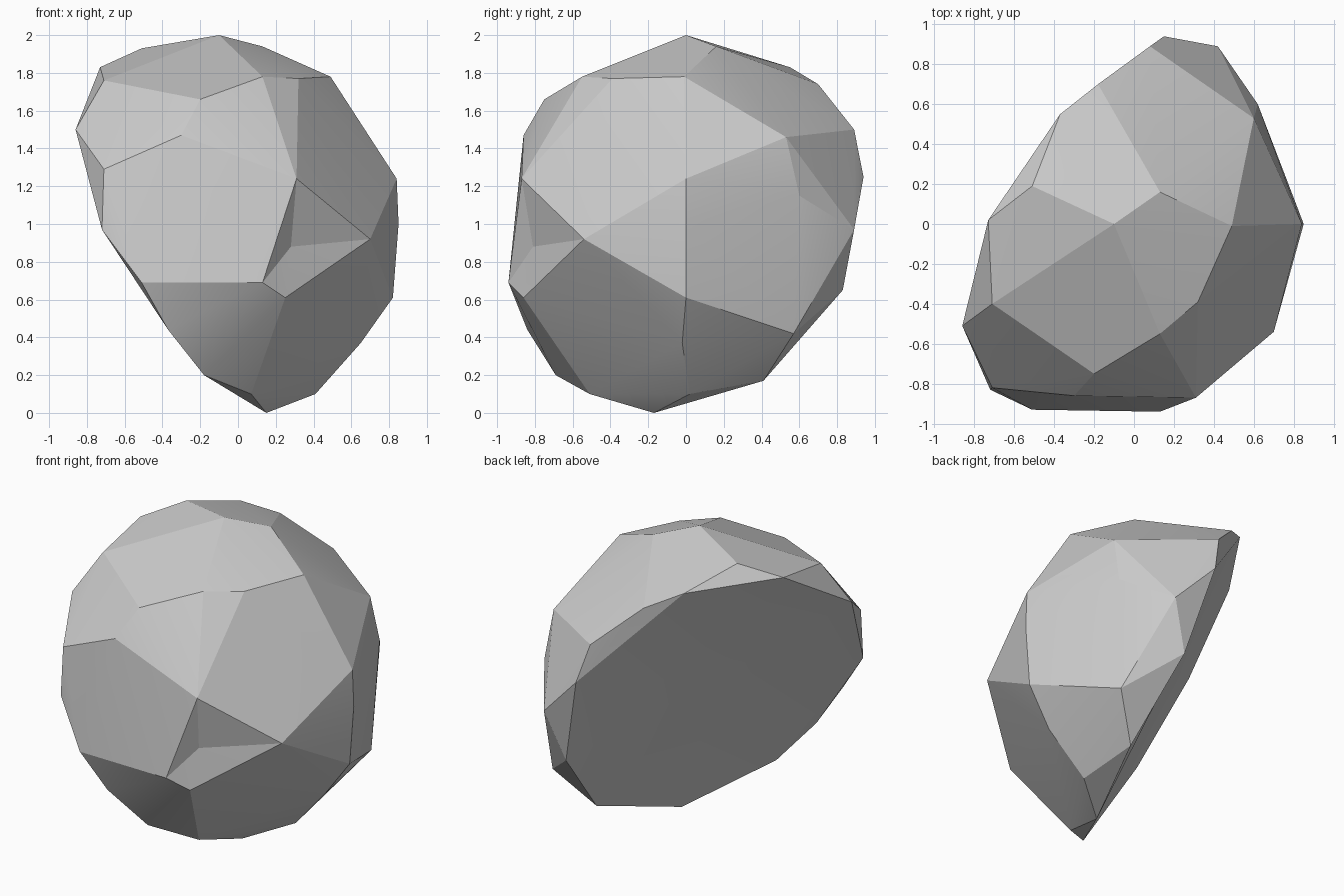
import bpy
import bmesh
import math
from mathutils import Vector

# Remove the default object only
default_cube = bpy.data.objects.get("Cube")
if default_cube is not None:
    bpy.data.objects.remove(default_cube, do_unlink=True)


def make_material(name, colour):
    material = bpy.data.materials.new(name)
    material.use_nodes = True
    material.diffuse_color = colour
    shader = next(node for node in material.node_tree.nodes
                  if node.type == "BSDF_PRINCIPLED")
    shader.inputs["Base Color"].default_value = colour
    shader.inputs["Roughness"].default_value = .8
    return material


def dish_facet(bm, direction, spread, centre):
    """Merge the triangles facing one way and sink their middle to a point."""
    direction = Vector(direction)
    facet = [face for face in bm.faces
             if face.normal.angle(direction) < math.radians(spread)]
    merged = bmesh.ops.dissolve_faces(bm, faces=facet)["region"]
    poked = bmesh.ops.poke(bm, faces=merged)
    for vert in poked["verts"]:
        vert.co = centre


def faceted_stone(name, corner_groups, dishes, material, sharp_angle):
    """Wrap a tight faceted skin around the chiselled corners."""
    bm = bmesh.new()
    for group in corner_groups:
        for corner in group:
            bm.verts.new(corner)
    result = bmesh.ops.convex_hull(bm, input=list(bm.verts))
    spare = set(result["geom_interior"]) | set(result["geom_unused"])
    spare_verts = [item for item in spare if isinstance(item, bmesh.types.BMVert)]
    bmesh.ops.delete(bm, geom=spare_verts, context="VERTS")
    bmesh.ops.recalc_face_normals(bm, faces=list(bm.faces))
    bm.normal_update()

    # Hollow the facets that are not flat
    for direction, spread, centre in dishes:
        dish_facet(bm, direction, spread, centre)

    # Merge the almost coplanar triangles into broad chiselled facets
    bmesh.ops.dissolve_limit(bm, angle_limit=math.radians(1),
                             verts=list(bm.verts), edges=list(bm.edges))
    bmesh.ops.recalc_face_normals(bm, faces=list(bm.faces))

    mesh = bpy.data.meshes.new(name)
    bm.to_mesh(mesh)
    bm.free()
    mesh.materials.append(material)
    stone = bpy.data.objects.new(name, mesh)
    bpy.context.scene.collection.objects.link(stone)

    # Soft shading inside each facet, crisp ridges between them
    bpy.ops.object.select_all(action="DESELECT")
    stone.select_set(True)
    bpy.context.view_layer.objects.active = stone
    bpy.ops.object.shade_smooth_by_angle(angle=math.radians(sharp_angle))
    return stone


# Rim of the flat split face, going around the tilted disc
split_rim = [
    (-.86, -.51, 1.5), (-.73, .02, 1.83), (-.37, .55, 1.83),
    (.1, .89, 1.38), (.15, .94, 1.25), (.3, .83, .65),
    (.37, .41, .17), (.15, -.17, 0), (-.18, -.69, .2),
    (-.37, -.84, .44), (-.72, -.83, .97),
]

# Front facet corners
front_corners = [
    (-.71, -.82, 1.29), (-.51, -.93, .69), (.13, -.94, .69),
    (.31, -.87, 1.24), (-.3, -.86, 1.47), (-.2, -.75, 1.66),
]

# Crown facet corners
crown_corners = [
    (-.71, -.4, 1.76), (.13, -.55, 1.78), (.32, -.39, 1.77),
    (.49, -.01, 1.78), (-.1, 0, 2), (-.51, .19, 1.93), (.13, .16, 1.94),
]

# Outer flank and rear shoulder corners
flank_corners = [
    (.84, 0, 1.24), (.85, 0, 1), (.82, 0, .61), (.7, -.54, .92),
    (.6, .53, 1.46), (.62, .6, 1.15), (.58, .57, .42), (.42, .89, .97),
    (.08, .89, 1.5), (-.18, .7, 1.74),
]

# Underside corners
base_corners = [
    (.25, -.86, .61), (.07, -.51, .1), (.41, .02, .1), (.65, -.02, .37),
]

# Hollows: facing direction, angular spread, sunken middle
split_face_hollow = ((-.8, .425, -.43), 16, (-.25, .02, 1.04))
front_flank_hollow = ((.6, -.8, -.07), 9, (.28, -.81, .88))

grey = make_material("stone_grey", (.6, .6, .6, 1))
faceted_stone(
    "split_boulder",
    [split_rim, front_corners, crown_corners, flank_corners, base_corners],
    [split_face_hollow, front_flank_hollow],
    grey,
    sharp_angle=15,
)
